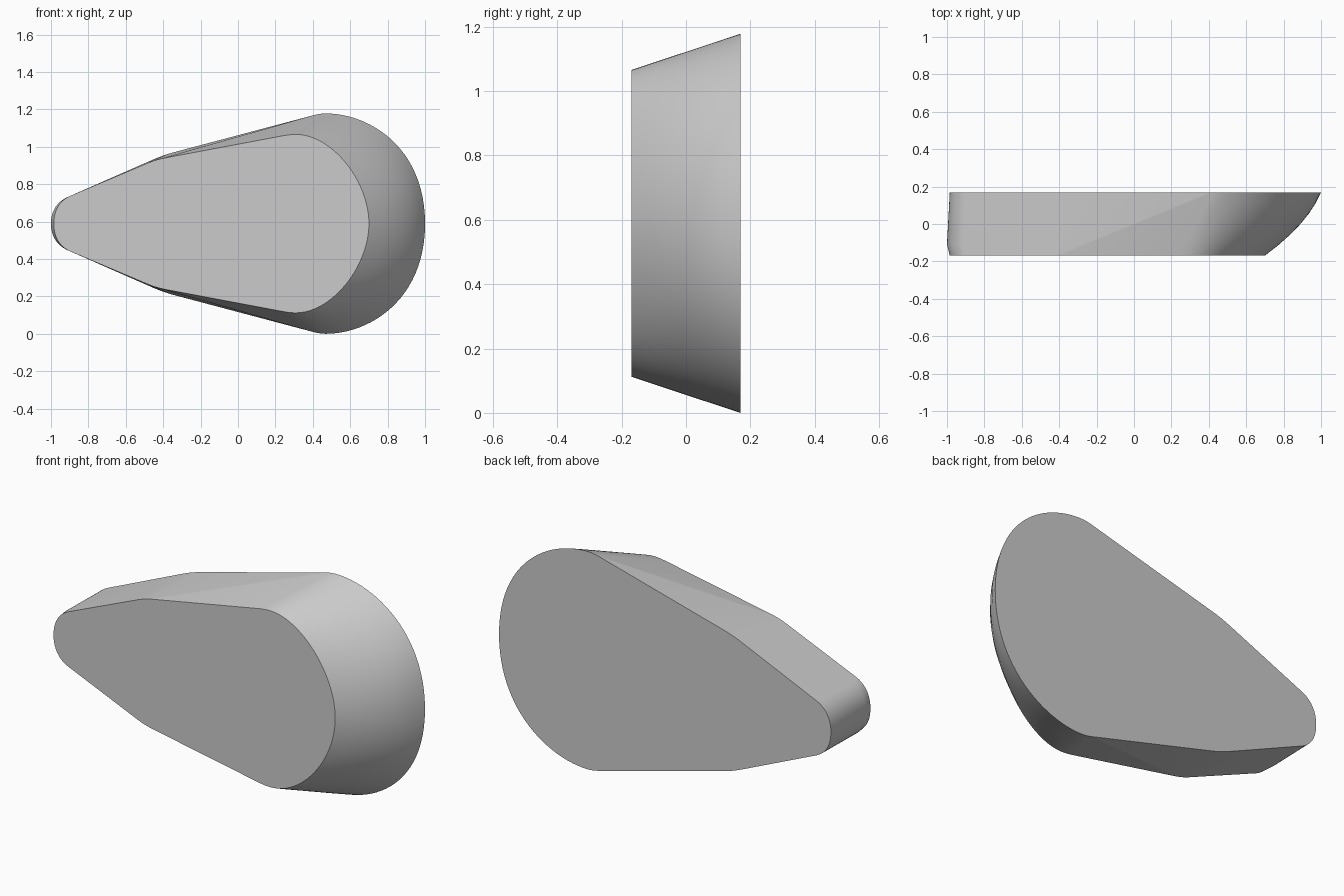
import bpy, bmesh, math
from mathutils import Vector

if "Cube" in bpy.data.objects:
    bpy.data.objects.remove(bpy.data.objects["Cube"])

ZC = 0.589   # mirror height
HALF = 0.169  # half depth


def bezier(a, b, c, d, n):
    pts = []
    for i in range(n + 1):
        t = i / n
        s = 1 - t
        pts.append(tuple(s**3 * a[k] + 3 * s * s * t * b[k] + 3 * s * t * t * c[k] + t**3 * d[k]
                         for k in (0, 1)))
    return pts


def tip(x, dx=0.0):
    return bezier((x, 0), (x, 0.07), (-0.955 + dx, 0.122), (-0.90, 0.147), 10)


def nose(start, right, h1, h2):
    # big rounded end from the widest point to the far right
    return bezier(start, (h1, start[1]), (right, h2), (right, 0), 24)


# Upper half outlines, heights measured from the mirror line
back = (tip(-0.985)
        + bezier((-0.46, 0.34), (-0.42, 0.357), (-0.39, 0.37), (-0.33, 0.385), 4)
        + bezier((0.34, 0.56), (0.38, 0.572), (0.42, 0.589), (0.47, 0.589), 6)
        + nose((0.47, 0.589), 1.0, 0.70, 0.41))
front = (tip(-0.985)
         + bezier((-0.48, 0.325), (-0.44, 0.342), (-0.41, 0.348), (-0.36, 0.357), 4)
         + bezier((0.22, 0.466), (0.25, 0.472), (0.28, 0.477), (0.31, 0.477), 6)
         + nose((0.31, 0.477), 0.70, 0.50, 0.23))
sections = [(HALF, back), (-HALF, front), (-0.11, tip(-1.0, -0.01))]

# Gently bulging nose between the two faces
for i in range(1, 6):
    t = i / 6
    bulge = 0.16 * t * (1 - t)
    sections.append((-HALF + 2 * HALF * t,
                     nose((0.31 + 0.16 * t, 0.477 + 0.112 * t), 0.70 + 0.30 * t + bulge,
                          0.50 + 0.20 * t + bulge * 0.5, 0.23 + 0.18 * t)))

# Skin all sections with one hull
bm = bmesh.new()
for y, pts in sections:
    for x, z in pts:
        for s in (1, -1):
            bm.verts.new((x, y, ZC + s * z))
bmesh.ops.remove_doubles(bm, verts=bm.verts, dist=0.0005)
bmesh.ops.convex_hull(bm, input=bm.verts)
bmesh.ops.delete(bm, geom=[v for v in bm.verts if not v.link_faces], context='VERTS')
bmesh.ops.dissolve_limit(bm, angle_limit=math.radians(0.2), verts=bm.verts, edges=bm.edges)
bmesh.ops.recalc_face_normals(bm, faces=bm.faces)

mesh = bpy.data.meshes.new("tapered_body")
bm.to_mesh(mesh)
bm.free()
body = bpy.data.objects.new("tapered_body", mesh)
bpy.context.collection.objects.link(body)

grey = bpy.data.materials.new("light grey")
grey.diffuse_color = (0.6, 0.6, 0.6, 1)
grey.use_nodes = True
grey.node_tree.nodes["Principled BSDF"].inputs["Base Color"].default_value = grey.diffuse_color
mesh.materials.append(grey)

bpy.context.view_layer.objects.active = body
body.select_set(True)
bpy.ops.object.shade_smooth_by_angle(angle=math.radians(30))
